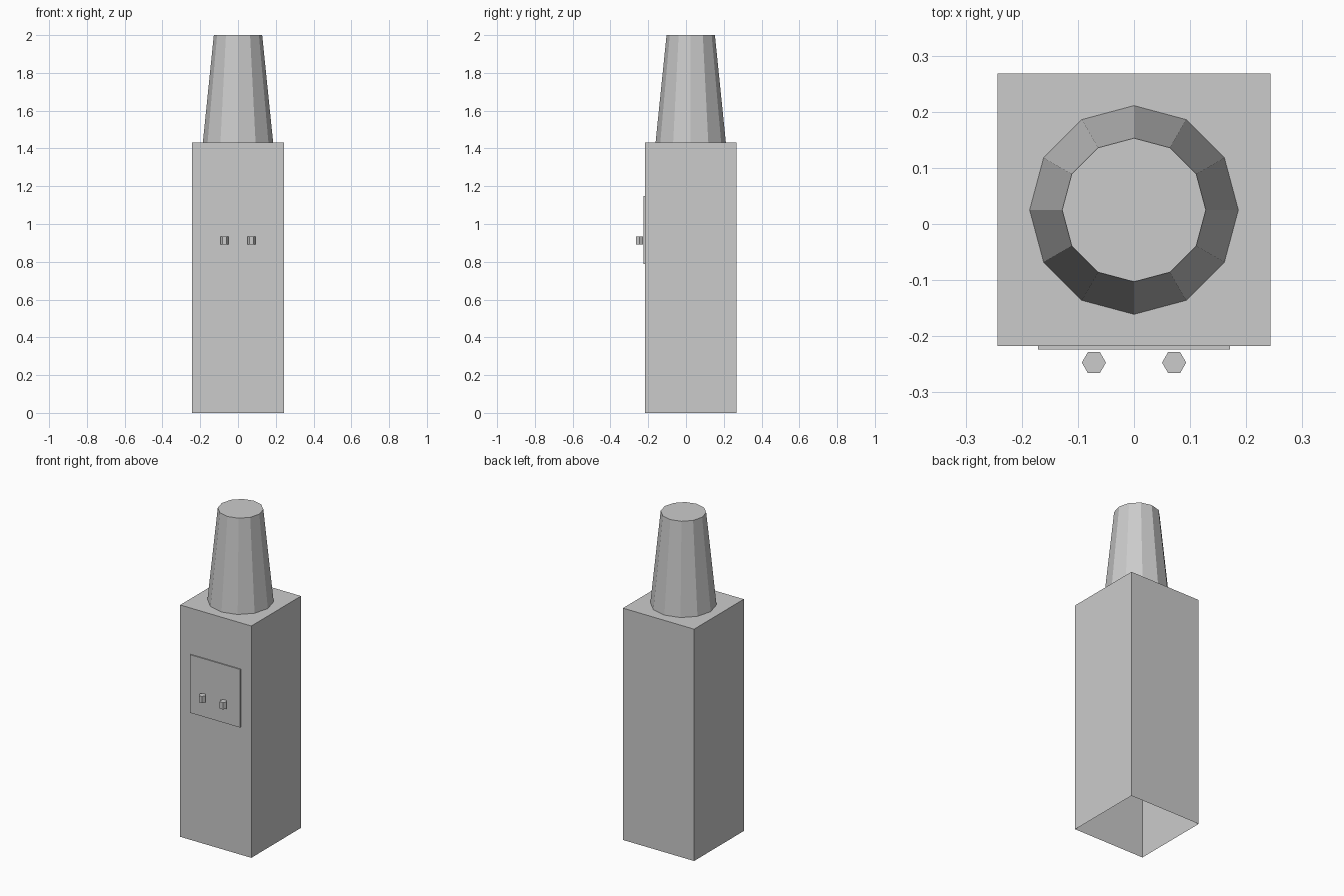
import bpy, bmesh, math
from mathutils import Matrix, Vector

if "Cube" in bpy.data.objects:
    bpy.data.objects.remove(bpy.data.objects["Cube"])


def finish(name, bm):
    mesh = bpy.data.meshes.new(name)
    bm.to_mesh(mesh)
    bm.free()
    obj = bpy.data.objects.new(name, mesh)
    bpy.context.collection.objects.link(obj)
    return obj


def drop_bottom(bm):
    bm.normal_update()
    down = [f for f in bm.faces if f.normal.z < -0.9]
    bmesh.ops.delete(bm, geom=down, context='FACES')


def box(name, lo, hi, open_bottom=False):
    lo, hi = Vector(lo), Vector(hi)
    bm = bmesh.new()
    bmesh.ops.create_cube(bm, size=1)
    bmesh.ops.scale(bm, vec=hi - lo, verts=bm.verts)
    bmesh.ops.translate(bm, vec=(lo + hi) / 2, verts=bm.verts)
    if open_bottom:
        drop_bottom(bm)
    return finish(name, bm)


def prism(name, sides, r_low, r_high, x, y, z0, z1, open_bottom=False):
    # one corner of the prism lies on the +x axis
    bm = bmesh.new()
    bmesh.ops.create_cone(bm, cap_ends=True, segments=sides, radius1=r_low,
                          radius2=r_high, depth=z1 - z0)
    corner = max(bm.verts, key=lambda v: v.co.z).co
    turn = -math.atan2(corner.y, corner.x)
    bmesh.ops.rotate(bm, matrix=Matrix.Rotation(turn, 3, 'Z'), verts=bm.verts)
    bmesh.ops.translate(bm, vec=(x, y, (z0 + z1) / 2), verts=bm.verts)
    if open_bottom:
        drop_bottom(bm)
    return finish(name, bm)


# square hollow body, open underneath
box("body", (-0.243, -0.217, 0), (0.243, 0.268, 1.432), open_bottom=True)

# twelve-sided tapered top
prism("tapered_top", 12, 0.186, 0.128, 0, 0.025, 1.432, 2.0, open_bottom=True)

# thin front panel
box("front_panel", (-0.171, -0.224, 0.788), (0.171, -0.217, 1.147))

# pair of hexagonal knobs
for side, label in ((-1, "left"), (1, "right")):
    prism(f"{label}_knob", 6, 0.0215, 0.0215, side * 0.0715, -0.247, 0.892, 0.934)
